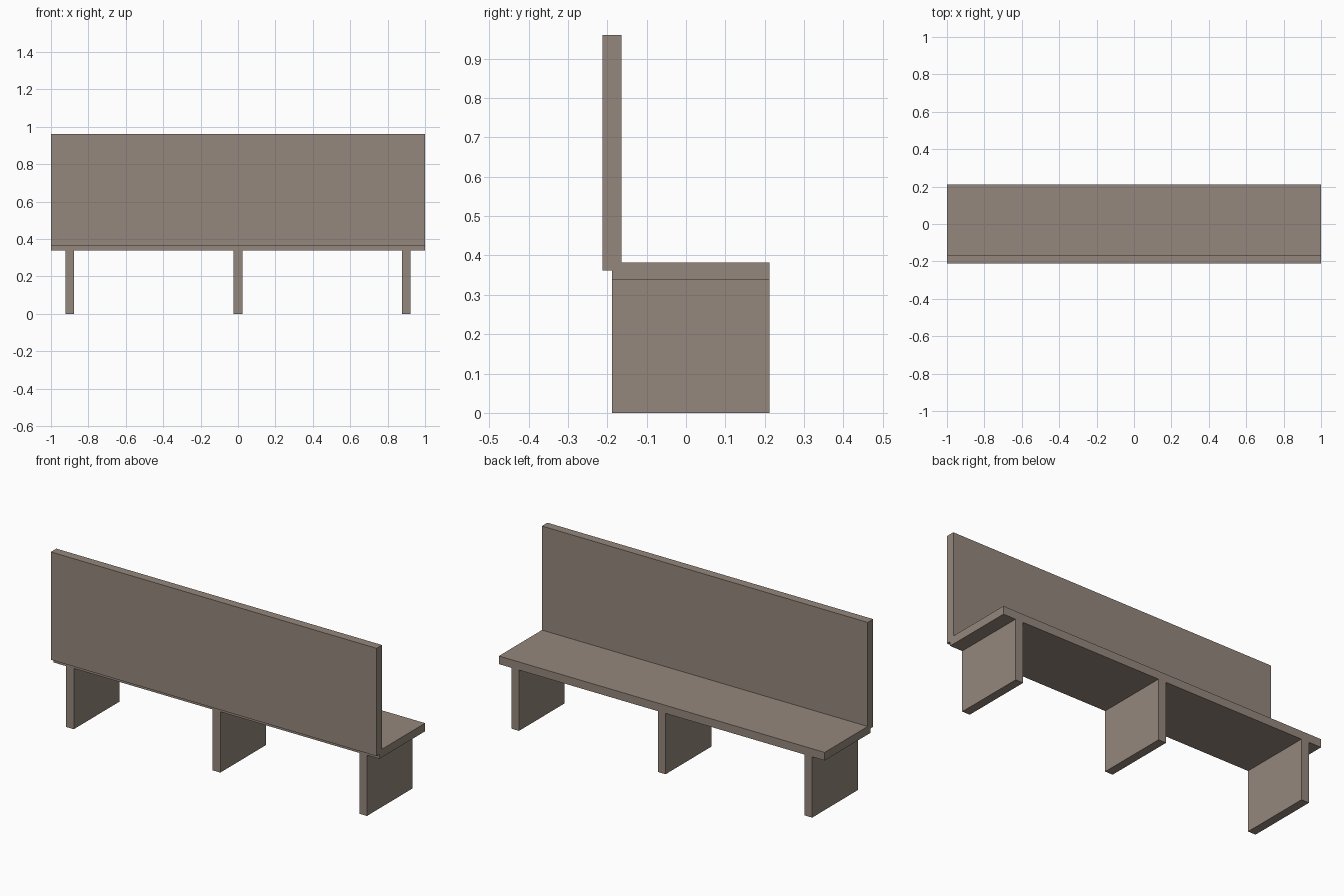
import bpy

if "Cube" in bpy.data.objects:
    bpy.data.objects.remove(bpy.data.objects["Cube"])

# Single weathered-wood colour
wood = bpy.data.materials.new("grey brown wood")
wood.diffuse_color = (0.30, 0.243, 0.203, 1)
wood.use_nodes = True
wood.node_tree.nodes["Principled BSDF"].inputs["Base Color"].default_value = wood.diffuse_color


def board(name, x, y, z):
    """Box from (min, max) ranges along each axis."""
    bpy.ops.mesh.primitive_cube_add(size=1, location=[(a + b) / 2 for a, b in (x, y, z)])
    ob = bpy.context.object
    ob.name = name
    ob.scale = [b - a for a, b in (x, y, z)]
    bpy.ops.object.transform_apply(location=False, rotation=False, scale=True)
    ob.data.materials.append(wood)
    return ob


# Seat plank
board("seat", (-1, 1), (-0.1885, 0.2125), (0.3375, 0.3825))

# Upright back panel, overlapping the seat's rear edge
board("backrest", (-1, 1), (-0.2125, -0.1645), (0.3615, 0.96))

# Three slab legs
for label, cx in (("left", -0.9), ("middle", 0), ("right", 0.9)):
    board(label + "_leg", (cx - 0.0235, cx + 0.0235), (-0.1885, 0.2125), (0, 0.3375))
